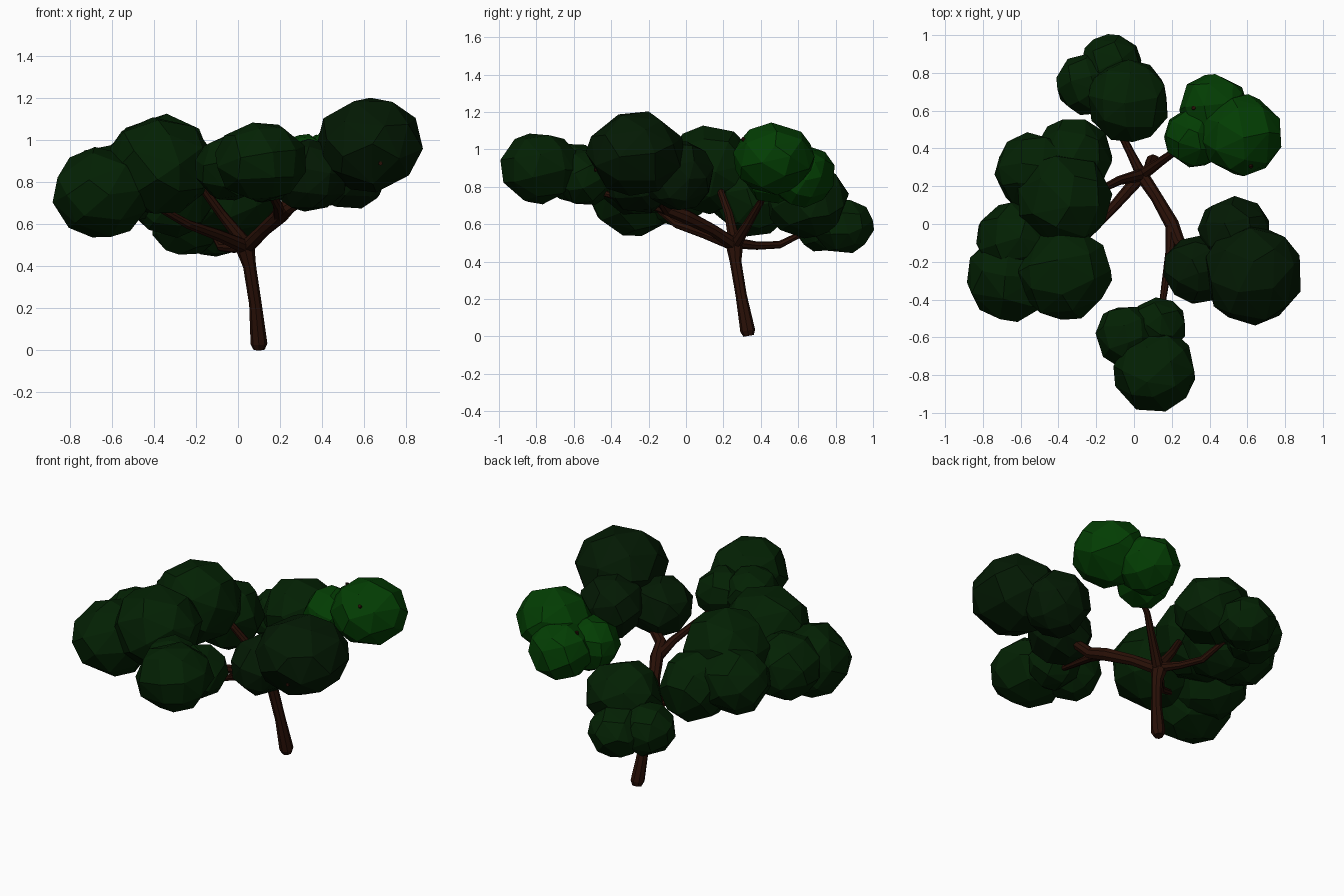
import bpy, bmesh, random
from math import pi, sqrt, cos, sin
from mathutils import Vector, Euler

random.seed(4)


def material(name, rgb):
    m = bpy.data.materials.new(name)
    m.diffuse_color = (*rgb, 1)
    return m


BARK = material("bark", (0.022, 0.005, 0.002))
DARK = material("leaf_dark", (0.001, 0.010, 0.001))
MID = material("leaf_mid", (0.001, 0.015, 0.001))
BRIGHT = material("leaf_bright", (0.001, 0.048, 0.001))


def limb(name, points):
    """Tapered eight-sided tube through (x, y, z, radius) points."""
    cu = bpy.data.curves.new(name, 'CURVE')
    cu.dimensions = '3D'
    cu.bevel_depth = 1
    cu.bevel_resolution = 2
    cu.use_fill_caps = True
    sp = cu.splines.new('POLY')
    sp.points.add(len(points) - 1)
    for p, (x, y, z, r) in zip(sp.points, points):
        p.co = (x, y, z, 1)
        p.radius = r
    sp.use_smooth = False
    ob = bpy.data.objects.new(name, cu)
    bpy.context.collection.objects.link(ob)
    cu.materials.append(BARK)
    bpy.ops.object.select_all(action='DESELECT')
    ob.select_set(True)
    bpy.context.view_layer.objects.active = ob
    bpy.ops.object.convert(target='MESH')


def foliage(name, mat, balls, count=32):
    """Cluster of overlapping coarse faceted balls: (x, y, z, radius, height)."""
    bm = bmesh.new()
    for x, y, z, r, h in balls:
        turn = Euler([random.uniform(0, 2 * pi) for _ in range(3)])
        verts = []
        for i in range(count):
            # evenly spread points on a sphere, slightly jittered
            c = 1 - (2 * i + 1) / count
            a = i * pi * (3 - sqrt(5))
            s = sqrt(1 - c * c)
            p = Vector((s * cos(a), s * sin(a), c))
            p += Vector([random.uniform(-0.13, 0.13) for _ in range(3)])
            p = p.normalized() * 1.05
            p.rotate(turn)
            verts.append(bm.verts.new((x + p.x * r, y + p.y * r, z + p.z * h)))
        bmesh.ops.convex_hull(bm, input=verts)
    bmesh.ops.recalc_face_normals(bm, faces=bm.faces)
    me = bpy.data.meshes.new(name)
    bm.to_mesh(me)
    bm.free()
    me.materials.append(mat)
    ob = bpy.data.objects.new(name, me)
    bpy.context.collection.objects.link(ob)


# Trunk and main boughs
limb("trunk", [(0.10, 0.335, 0.003, 0.028), (0.10, 0.33, 0.03, 0.04),
               (0.083, 0.295, 0.22, 0.03), (0.055, 0.265, 0.40, 0.031),
               (0.035, 0.26, 0.48, 0.045), (0.035, 0.26, 0.53, 0.03)])
limb("bough_right", [(0.04, 0.26, 0.49, 0.036), (0.12, 0.14, 0.57, 0.032),
                     (0.20, 0.0, 0.64, 0.038), (0.24, -0.1, 0.68, 0.034),
                     (0.5, -0.22, 0.85, 0.018)])
limb("bough_front", [(0.20, 0.0, 0.64, 0.034), (0.19, -0.15, 0.69, 0.024),
                     (0.15, -0.42, 0.76, 0.017), (0.1, -0.7, 0.85, 0.014)])
limb("bough_back", [(0.04, 0.26, 0.5, 0.03), (-0.02, 0.38, 0.485, 0.022),
                    (-0.08, 0.5, 0.49, 0.02), (-0.12, 0.64, 0.56, 0.015)])
limb("bough_back_right", [(0.04, 0.26, 0.49, 0.034), (0.14, 0.33, 0.6, 0.024),
                          (0.24, 0.40, 0.72, 0.018), (0.42, 0.46, 0.88, 0.014)])
limb("bough_left", [(0.04, 0.26, 0.5, 0.034), (-0.08, 0.23, 0.65, 0.024),
                    (-0.16, 0.19, 0.76, 0.02), (-0.3, 0.15, 0.9, 0.014)])
limb("bough_left_front", [(0.04, 0.26, 0.49, 0.036), (-0.1, 0.1, 0.55, 0.028),
                          (-0.24, -0.05, 0.6, 0.022), (-0.45, -0.2, 0.72, 0.016)])

# Twig tips poking through the leaves
limb("twig_back_right_a", [(0.32, 0.6, 0.85, 0.012), (0.315, 0.615, 1.0, 0.01)])
limb("twig_back_right_b", [(0.6, 0.42, 0.95, 0.012), (0.62, 0.3, 1.06, 0.01)])
limb("twig_right", [(0.66, -0.3, 0.9, 0.012), (0.68, -0.49, 0.89, 0.01)])

# Foliage clusters
foliage("foliage_back", MID, [(-0.03, 0.65, 0.72, 0.215, 0.19),
                              (-0.12, 0.84, 0.59, 0.16, 0.145),
                              (-0.25, 0.74, 0.6, 0.16, 0.15)])
foliage("foliage_back_right", BRIGHT, [(0.57, 0.47, 0.95, 0.21, 0.185),
                                       (0.42, 0.62, 0.86, 0.175, 0.165),
                                       (0.32, 0.46, 0.87, 0.155, 0.155)])
foliage("foliage_right", DARK, [(0.63, -0.27, 0.98, 0.255, 0.22),
                                (0.53, -0.04, 0.86, 0.185, 0.185),
                                (0.34, -0.24, 0.83, 0.18, 0.17)])
foliage("foliage_front", MID, [(0.11, -0.78, 0.9, 0.215, 0.185),
                               (-0.04, -0.59, 0.87, 0.16, 0.155),
                               (0.13, -0.54, 0.85, 0.145, 0.15)])
foliage("foliage_left_front", MID, [(-0.37, -0.26, 0.88, 0.245, 0.23),
                                    (-0.65, -0.28, 0.75, 0.23, 0.21),
                                    (-0.63, -0.08, 0.78, 0.2, 0.19)])
foliage("foliage_left", MID, [(-0.37, 0.13, 0.89, 0.245, 0.23),
                              (-0.53, 0.28, 0.8, 0.2, 0.19),
                              (-0.32, 0.36, 0.74, 0.2, 0.2)])
